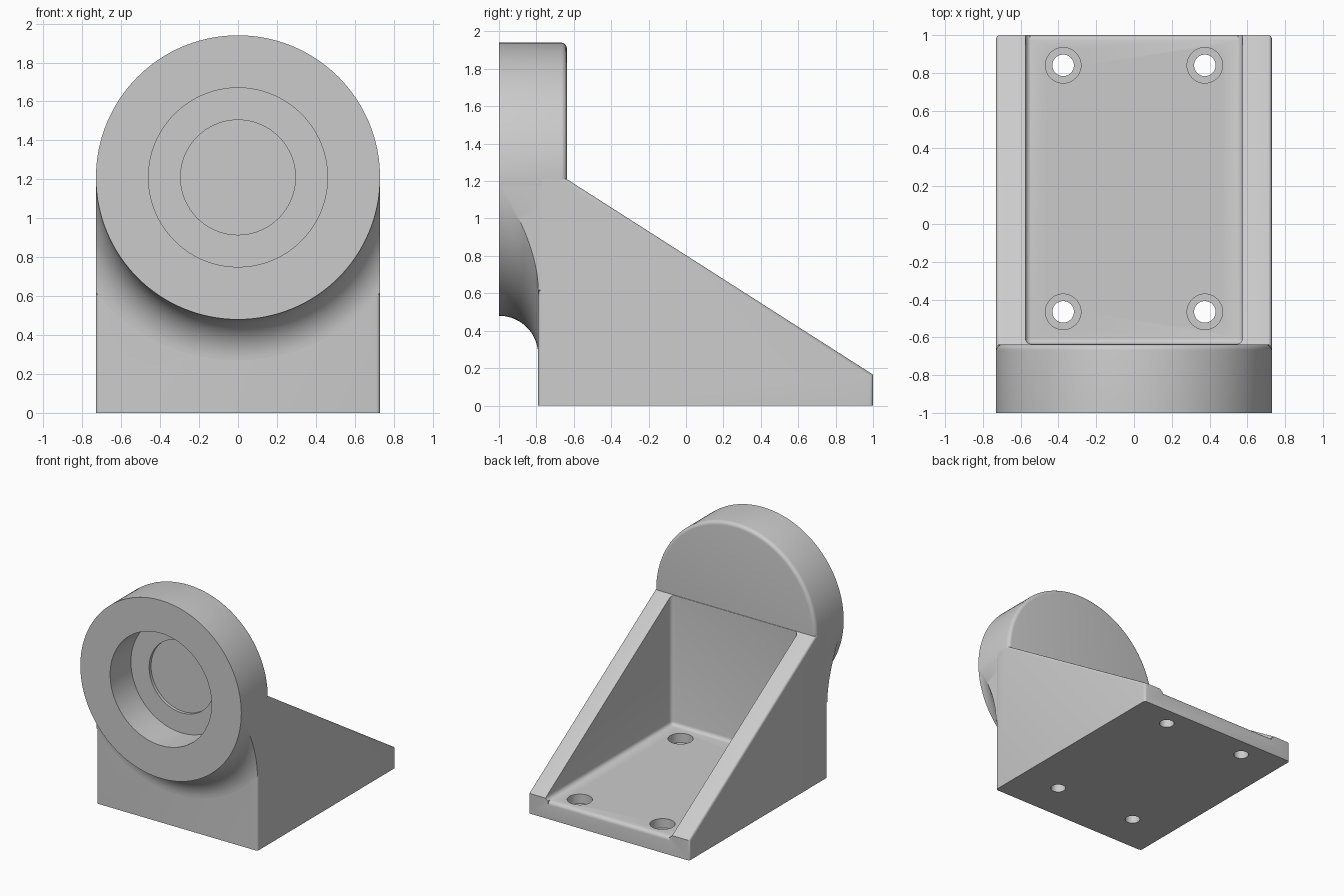
import bpy, bmesh, math
from mathutils import Matrix, Vector

cube = bpy.data.objects.get("Cube")
if cube:
    bpy.data.objects.remove(cube, do_unlink=True)

# Main dimensions
HALF = 0.73          # half width, also the disc radius
AXIS = 1.21          # height of the disc axis
FRONT, WALL, POCKET = -1.0, -0.79, -0.635
FLOOR = 0.146
BLEND = 0.21         # radius of the blend under the disc

grey = bpy.data.materials.new("light_grey")
grey.use_nodes = True
grey.diffuse_color = (0.6, 0.6, 0.6, 1)
grey.node_tree.nodes["Principled BSDF"].inputs["Base Color"].default_value = (0.6, 0.6, 0.6, 1)


def make(name, bm):
    bmesh.ops.recalc_face_normals(bm, faces=bm.faces)
    mesh = bpy.data.meshes.new(name)
    bm.to_mesh(mesh)
    bm.free()
    obj = bpy.data.objects.new(name, mesh)
    bpy.context.collection.objects.link(obj)
    mesh.materials.append(grey)
    return obj


def prism(points, half, rule=None, radius=0.025):
    """Extrude a (y, z) outline across x and round the edges picked by the rule."""
    bm = bmesh.new()
    face = bm.faces.new([bm.verts.new((-half, y, z)) for y, z in points])
    new = bmesh.ops.extrude_face_region(bm, geom=[face])["geom"]
    bmesh.ops.translate(bm, vec=(2 * half, 0, 0),
                        verts=[g for g in new if isinstance(g, bmesh.types.BMVert)])
    if rule:
        picked = [e for e in bm.edges if rule(e.verts[0].co, e.verts[1].co)]
        bmesh.ops.bevel(bm, geom=picked, offset=radius, segments=4,
                        profile=0.5, affect='EDGES')
    return bm


def lathe(points, closed=False, steps=128):
    """Turn a (y, radius) outline about the disc axis."""
    bm = bmesh.new()
    vs = [bm.verts.new((r, y, AXIS)) for y, r in points]
    pairs = list(zip(vs, vs[1:])) + ([(vs[-1], vs[0])] if closed else [])
    es = [bm.edges.new(p) for p in pairs]
    bmesh.ops.spin(bm, geom=vs + es, cent=(0, 0, AXIS), axis=(0, 1, 0),
                   angle=math.tau, steps=steps)
    bmesh.ops.remove_doubles(bm, verts=bm.verts, dist=1e-5)
    return bm


def cylinder(radius, depth, centre, turn=0):
    bm = bmesh.new()
    bmesh.ops.create_cone(bm, cap_ends=True, segments=48, radius1=radius, radius2=radius,
                          depth=depth, matrix=Matrix.Translation(centre)
                          @ Matrix.Rotation(turn, 4, 'X'))
    return bm


def boolean(obj, bm, operation='DIFFERENCE'):
    cutter = make("cutter", bm)
    cutter.hide_render = True
    mod = obj.modifiers.new("cut", 'BOOLEAN')
    mod.operation, mod.solver, mod.object = operation, 'EXACT', cutter
    graph = bpy.context.evaluated_depsgraph_get()
    mesh = bpy.data.meshes.new_from_object(obj.evaluated_get(graph))
    obj.modifiers.clear()
    obj.data = mesh
    bpy.data.objects.remove(cutter, do_unlink=True)


def arc(cy, cr, radius, start, end, n):
    return [(cy + radius * math.cos(math.radians(start + (end - start) * i / n)),
             cr + radius * math.sin(math.radians(start + (end - start) * i / n)))
            for i in range(n + 1)]


# Bracket body: sloped side outline with rounded outer corners
def outer_edge(a, b):
    return abs(a.x - b.x) < 0.01 and (
        (abs(a.y - b.y) < 0.01 and (a.y > 0.9 or a.y < WALL + 0.01))
        or (abs(a.y - b.y) > 1 and max(a.z, b.z) > 1))


body = make("bracket_body", prism(
    [(WALL, 0), (1, 0), (1, 0.165), (POCKET - 0.002, AXIS), (WALL, AXIS)],
    HALF, outer_edge, 0.02))


# Pocket between the side walls, with filleted inner corners
def inner_edge(a, b):
    at_floor = a.z < 0.2 and b.z < 0.2 and not (a.y > 1 and b.y > 1)
    upright = a.y < 0 and b.y < 0 and abs(a.x - b.x) < 0.01
    return at_floor or upright


boolean(body, prism([(POCKET, FLOOR), (1.2, FLOOR), (1.2, 2), (POCKET, 2)],
                    0.575, inner_edge, 0.03))

# Rounded back lip of the floor
lip = [(0.97, FLOOR + 0.002)] + arc(0.97, FLOOR - 0.03, 0.03, 75, 0, 4)
lip += [(1.05, FLOOR - 0.03), (1.05, 0.2), (0.97, 0.2)]
boolean(body, prism(lip, 0.55))

# Counterbored mounting holes
for x in (-0.375, 0.375):
    for y in (-0.465, 0.84):
        boolean(body, cylinder(0.094, 0.2, (x, y, 0.17)))
        boolean(body, cylinder(0.057, 0.6, (x, y, 0.1)))

# Room in the front wall for the disc
boolean(body, cylinder(0.6, 0.6, (0, -0.96, AXIS), math.pi / 2))

# Round housing with stepped recess and rounded back rim
back = POCKET - 0.002
housing = make("round_housing", lathe(
    [(-0.705, 0), (-0.705, 0.295), (-0.73, 0.295), (-0.73, 0.46), (FRONT, 0.46), (FRONT, HALF)]
    + arc(back - 0.03, HALF - 0.03, 0.03, 90, 0, 5) + [(back, 0)]))

# Concave blend from housing to front wall, trimmed to the body width
blend = make("housing_blend", lathe(
    arc(FRONT, HALF + BLEND, BLEND, -90, 0, 16)
    + [(-0.75, HALF + BLEND), (-0.75, 0.7), (-0.98, 0.7)], closed=True))
boolean(blend, prism([(-1.2, 0.01), (-0.5, 0.01), (-0.5, AXIS - 0.001), (-1.2, AXIS - 0.001)],
                     HALF - 0.001), 'INTERSECT')

# Smooth shading with crisp edges
for obj in (body, housing, blend):
    bpy.ops.object.select_all(action='DESELECT')
    obj.select_set(True)
    bpy.context.view_layer.objects.active = obj
    bpy.ops.object.shade_smooth_by_angle(angle=math.radians(32))
